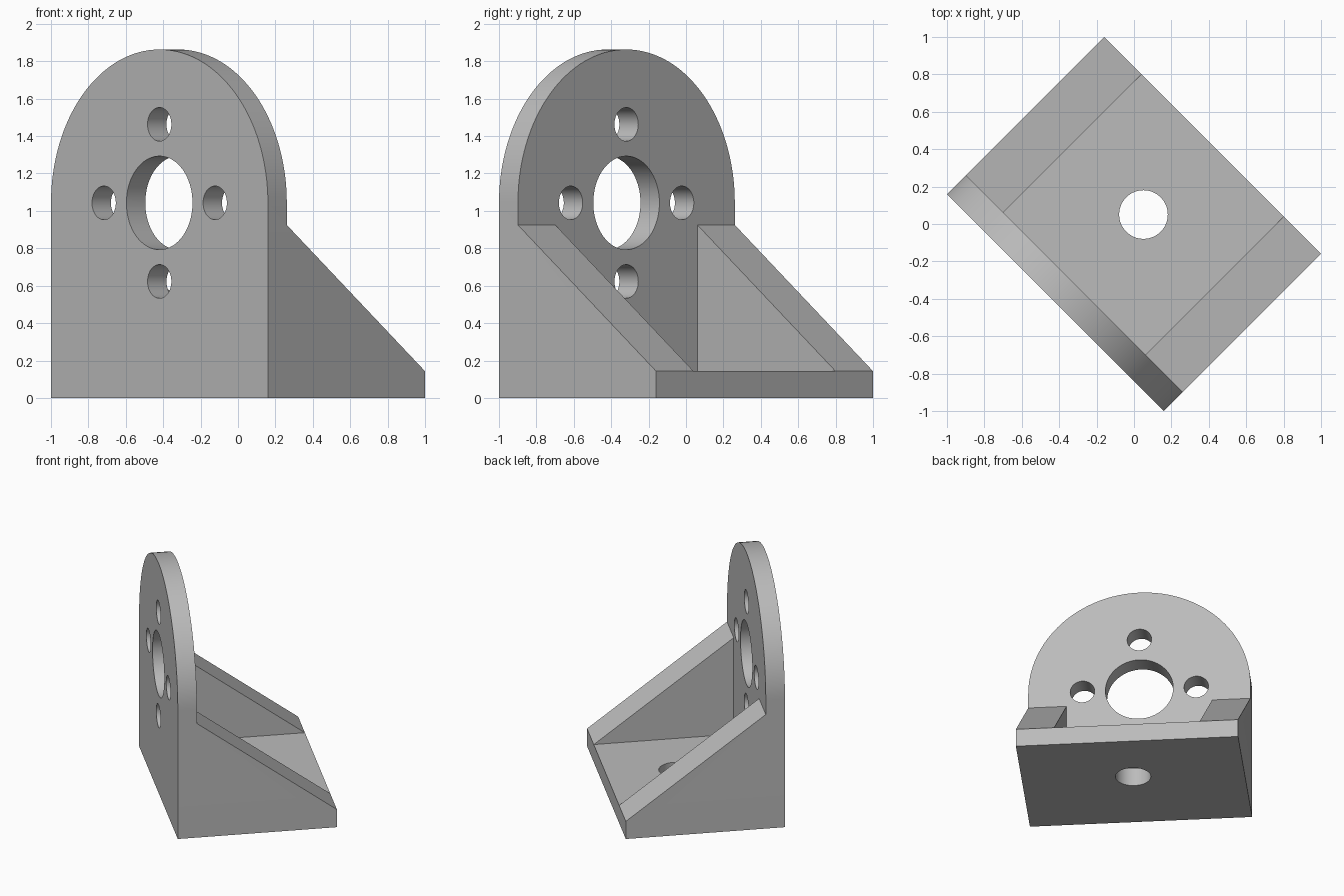
import bpy
import bmesh
import math
from mathutils import Matrix, Vector

if "Cube" in bpy.data.objects:
    bpy.data.objects.remove(bpy.data.objects["Cube"])

HALF_W = 0.82       # half the width, also the arch radius
DEPTH = 1.188
WALL = 0.143        # thickness of the face plate and the base
RIB = 0.283         # width of each side rib
AXIS_Z = 1.043      # height of the arch centre
RIB_TOP = 0.925

grey = bpy.data.materials.new("plain grey")
grey.use_nodes = True
colour = (0.5, 0.5, 0.5, 1)
grey.diffuse_color = colour
grey.node_tree.nodes["Principled BSDF"].inputs["Base Color"].default_value = colour


def prism(name, points, along):
    """Extrude a flat outline by a vector."""
    bm = bmesh.new()
    face = bm.faces.new([bm.verts.new(p) for p in points])
    out = bmesh.ops.extrude_face_region(bm, geom=[face])
    moved = [g for g in out["geom"] if isinstance(g, bmesh.types.BMVert)]
    bmesh.ops.translate(bm, verts=moved, vec=Vector(along))
    bmesh.ops.recalc_face_normals(bm, faces=bm.faces)
    mesh = bpy.data.meshes.new(name)
    bm.to_mesh(mesh)
    bm.free()
    obj = bpy.data.objects.new(name, mesh)
    bpy.context.collection.objects.link(obj)
    obj.data.materials.append(grey)
    return obj


def circle(radius, steps=64, turn=2 * math.pi):
    count = steps if turn > 6 else steps + 1
    return [(radius * math.cos(turn * i / steps), radius * math.sin(turn * i / steps))
            for i in range(count)]


def cut(cutter):
    """Subtract the cutter from the bracket and discard it."""
    cutter.hide_render = True
    mod = bracket.modifiers.new("cut", "BOOLEAN")
    mod.operation = "DIFFERENCE"
    mod.solver = "EXACT"
    mod.object = cutter
    bpy.context.view_layer.objects.active = bracket
    bpy.ops.object.modifier_apply(modifier=mod.name)
    bpy.data.objects.remove(cutter)


# Solid arched block
arch = [(x, 0, AXIS_Z + z) for x, z in circle(HALF_W, turn=math.pi)]
bracket = prism("angle_bracket", arch + [(-HALF_W, 0, 0), (HALF_W, 0, 0)], (0, DEPTH, 0))

# Sloping top of the ribs, behind the face plate
slope = (WALL - RIB_TOP) / (DEPTH - WALL)
far = DEPTH + 0.1
side = [(WALL, RIB_TOP), (WALL, 3), (far, 3), (far, WALL + slope * 0.1)]
cut(prism("slope_cutter", [(-2, y, z) for y, z in side], (4, 0, 0)))

# Open pocket between the ribs
inner = HALF_W - RIB
pocket = [(WALL, WALL), (WALL, 2), (far, 2), (far, WALL)]
cut(prism("pocket_cutter", [(-inner, y, z) for y, z in pocket], (2 * inner, 0, 0)))

# Shaft hole with four screw holes around it
holes = [(0, 0, 0.25)] + [(0.42 * math.cos(a), 0.42 * math.sin(a), 0.09)
                          for a in (i * math.pi / 2 for i in range(4))]
for hx, hz, r in holes:
    ring = [(hx + x, -0.1, AXIS_Z + hz + z) for x, z in circle(r)]
    cut(prism("face_hole_cutter", ring, (0, WALL + 0.2, 0)))

# Mounting hole in the base
mid = (WALL + DEPTH) / 2
cut(prism("base_hole_cutter", [(x, mid + y, -0.1) for x, y in circle(0.13)], (0, 0, 0.5)))

# Turn the bracket diagonally and centre it
bracket.data.transform(Matrix.Translation((-0.42, -0.42, 0)) @ Matrix.Rotation(-math.pi / 4, 4, "Z"))
bpy.ops.object.select_all(action="DESELECT")
bracket.select_set(True)
bpy.context.view_layer.objects.active = bracket
bpy.ops.object.shade_smooth_by_angle(angle=math.radians(30))
